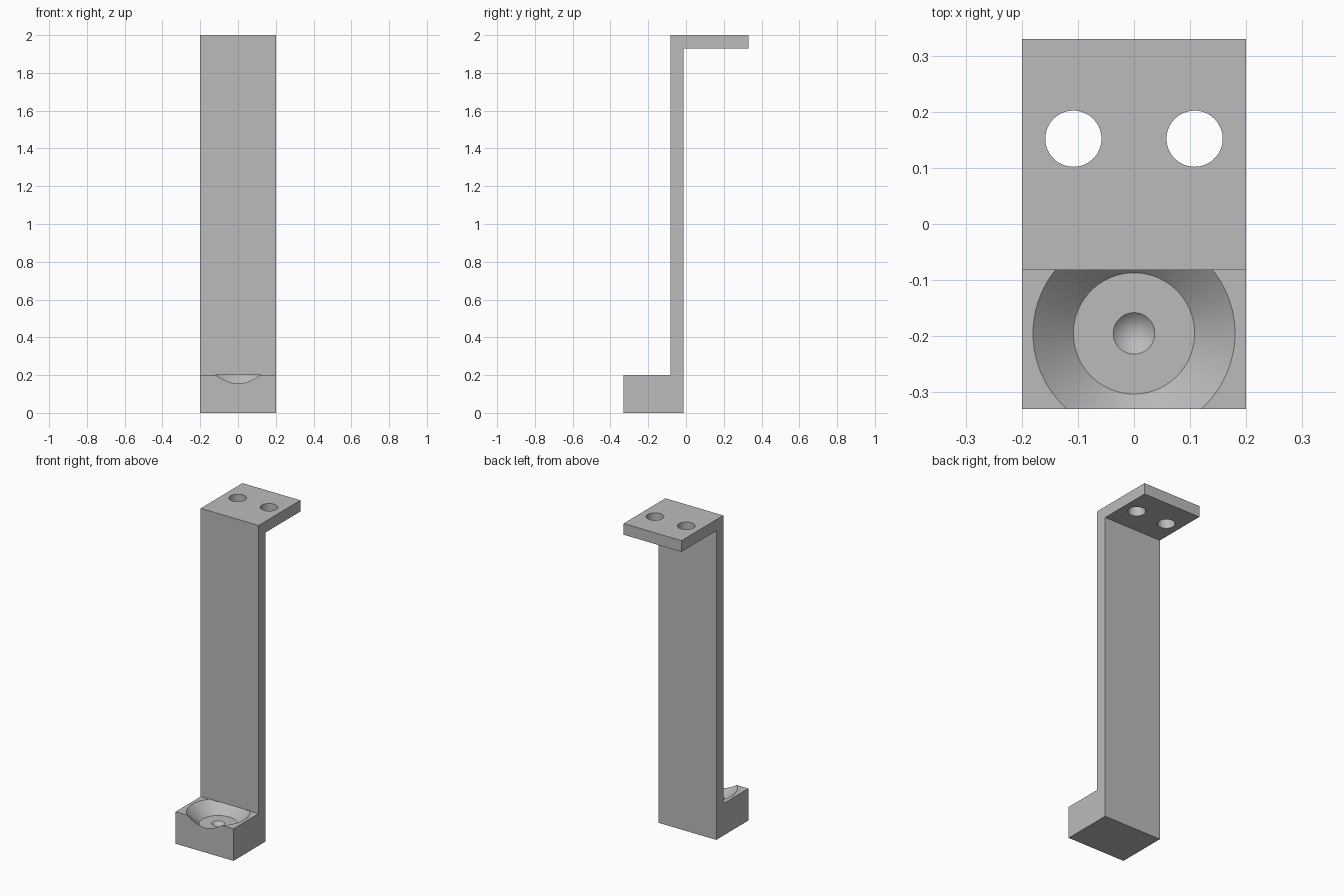
import bpy, bmesh, math

cube = bpy.data.objects.get("Cube")
if cube:
    bpy.data.objects.remove(cube, do_unlink=True)

grey = bpy.data.materials.new("plain_grey")
grey.use_nodes = True
colour = (0.5, 0.5, 0.5, 1)
grey.diffuse_color = colour
grey.node_tree.nodes["Principled BSDF"].inputs["Base Color"].default_value = colour


def finish(bm, name):
    bmesh.ops.recalc_face_normals(bm, faces=bm.faces)
    mesh = bpy.data.meshes.new(name)
    bm.to_mesh(mesh)
    bm.free()
    mesh.materials.append(grey)
    obj = bpy.data.objects.new(name, mesh)
    bpy.context.collection.objects.link(obj)
    return obj


def extruded(name, profile, half_width):
    """Side outline (y, z) extruded along x."""
    bm = bmesh.new()
    face = bm.faces.new([bm.verts.new((-half_width, y, z)) for y, z in profile])
    moved = bmesh.ops.extrude_face_region(bm, geom=[face])["geom"]
    verts = [v for v in moved if isinstance(v, bmesh.types.BMVert)]
    bmesh.ops.translate(bm, verts=verts, vec=(2 * half_width, 0, 0))
    return finish(bm, name)


def turned(name, profile, x, y, sides=96):
    """Closed solid turned from (radius, z) points, top to bottom."""
    bm = bmesh.new()
    rings = []
    for r, z in profile:
        count = sides if r else 1
        rings.append([bm.verts.new((x + r * math.cos(math.tau * i / sides),
                                    y + r * math.sin(math.tau * i / sides), z))
                      for i in range(count)])
    bm.faces.new(rings[0])
    for a, b in zip(rings, rings[1:]):
        for i in range(sides):
            j = (i + 1) % sides
            bm.faces.new([a[i], a[j], b[0]] if len(b) == 1 else [a[i], a[j], b[j], b[i]])
    if len(rings[-1]) > 1:
        bm.faces.new(rings[-1])
    return finish(bm, name)


# Bracket: foot block, upright and top flange in one outline
FRONT, FACE, REAR, TIP = -0.33, -0.082, -0.013, 0.33
bracket = extruded("bracket", [
    (FRONT, 0), (REAR, 0), (REAR, 1.93), (TIP, 1.93),
    (TIP, 2), (FACE, 2), (FACE, 0.2), (FRONT, 0.2)], 0.2)

# Conical seat with a pointed centre dimple, undercutting the upright
cutters = [turned("seat_cutter",
                  [(0.18, 0.2), (0.108, 0.128), (0.037, 0.128), (0, 0.091)], 0, -0.195)]
# Two screw holes through the flange
for side in (-1, 1):
    cutters.append(turned("hole_cutter", [(0.05, 2.1), (0.05, 1.85)], side * 0.108, 0.152))

bpy.ops.object.select_all(action="DESELECT")
bpy.context.view_layer.objects.active = bracket
bracket.select_set(True)
for cutter in cutters:
    cutter.hide_render = True
    mod = bracket.modifiers.new("cut", "BOOLEAN")
    mod.operation = "DIFFERENCE"
    mod.solver = "EXACT"
    mod.object = cutter
    bpy.ops.object.modifier_apply(modifier=mod.name)
    bpy.data.objects.remove(cutter, do_unlink=True)

bpy.ops.object.shade_smooth_by_angle(angle=math.radians(30))
